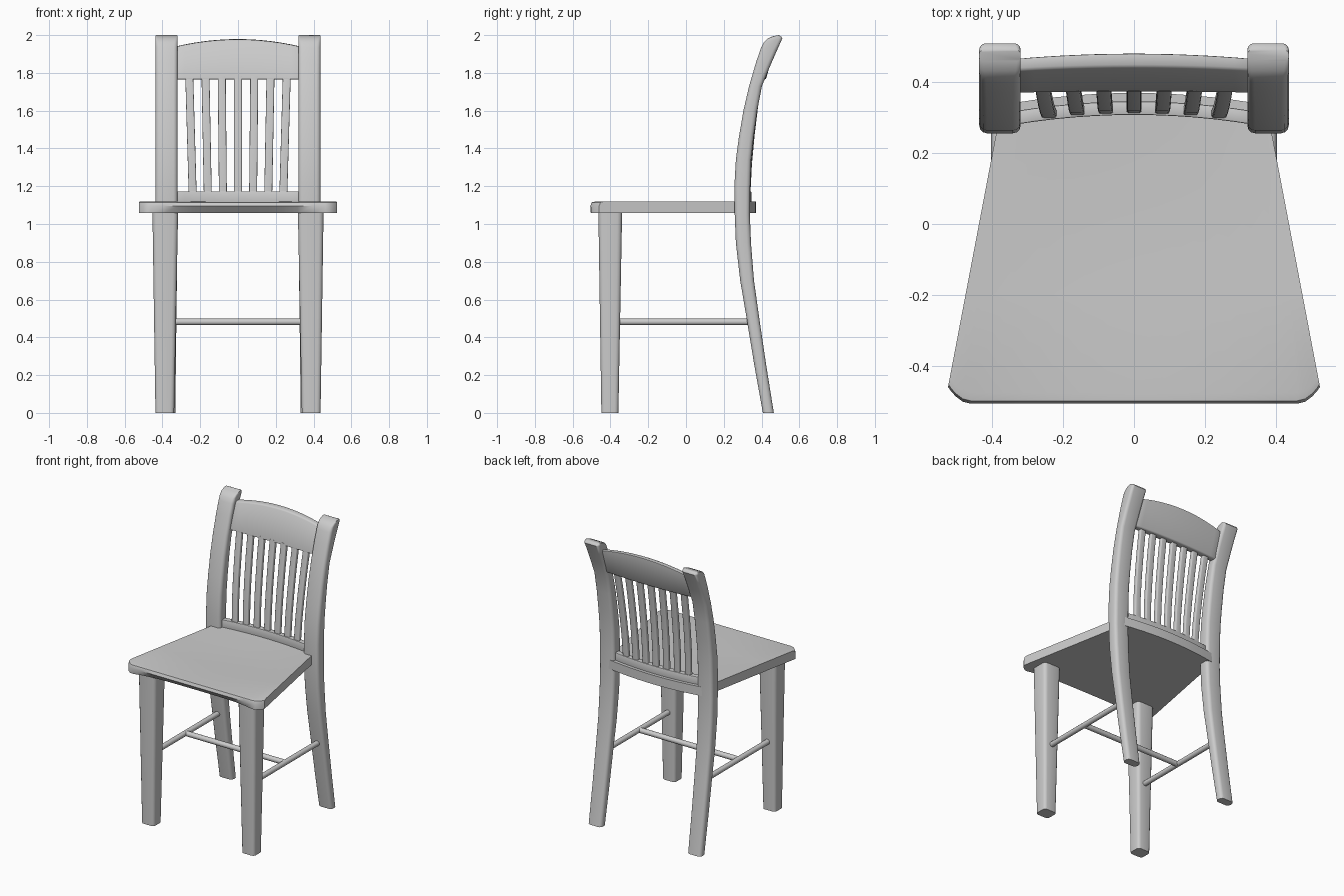
import bpy, bmesh, math
from mathutils import Vector

if "Cube" in bpy.data.objects:
    bpy.data.objects.remove(bpy.data.objects["Cube"])


def loft(name, rings, bevel=0.0, mirror=False):
    """Skin a list of closed rings, cap both ends, optionally round hard edges."""
    bm = bmesh.new()
    rows = [[bm.verts.new(p) for p in ring] for ring in rings]
    n = len(rows[0])
    for a, b in zip(rows, rows[1:]):
        for i in range(n):
            j = (i + 1) % n
            bm.faces.new((a[i], a[j], b[j], b[i]))
    bm.faces.new(rows[0])
    bm.faces.new(rows[-1])
    bmesh.ops.recalc_face_normals(bm, faces=bm.faces)
    if bevel:
        sharp = [e for e in bm.edges if e.calc_face_angle(0) > math.radians(60)]
        bmesh.ops.bevel(bm, geom=sharp, offset=bevel, segments=2, profile=0.5,
                        affect='EDGES', clamp_overlap=True)
    mesh = bpy.data.meshes.new(name)
    bm.to_mesh(mesh)
    bm.free()
    ob = bpy.data.objects.new(name, mesh)
    bpy.context.collection.objects.link(ob)
    bpy.ops.object.select_all(action='DESELECT')
    ob.select_set(True)
    bpy.context.view_layer.objects.active = ob
    bpy.ops.object.shade_smooth_by_angle(angle=math.radians(40))
    if mirror:
        mod = ob.modifiers.new("Mirror", 'MIRROR')
        pivot = bpy.data.objects.get("mirror_centre")
        if pivot:
            mod.mirror_object = pivot
    return ob


def section(x0, x1, front, back, r):
    """Rounded rectangle spanning x0..x1 and two (y, z) points."""
    f, b = Vector((0, *front)), Vector((0, *back))
    depth = (b - f).length
    ring = []
    corners = [(x1 - r, depth - r), (x0 + r, depth - r), (x0 + r, r), (x1 - r, r)]
    for k, (cx, cd) in enumerate(corners):
        for s in range(4):
            a = math.radians(90 * k + 30 * s)
            p = f.lerp(b, (cd + r * math.sin(a)) / depth)
            p.x = cx + r * math.cos(a)
            ring.append(p)
    return ring


def rod(name, p, q, radius=0.018, sides=12, mirror=False):
    p, q = Vector(p), Vector(q)
    d = (q - p).normalized()
    side = d.cross(Vector((0, 0, 1))).normalized()
    up = side.cross(d)
    circle = [radius * (math.cos(2 * math.pi * i / sides) * side +
                        math.sin(2 * math.pi * i / sides) * up) for i in range(sides)]
    return loft(name, [[p + c for c in circle], [q + c for c in circle]], mirror=mirror)


# Seat: tapered, slightly dished, arched back edge, undercut front edge
def seat_ring(u):
    a = abs(u)
    front = -0.507 + 0.047 * max(0, (a - 0.88) / 0.12) ** 2
    back = 0.37 - 0.034 * u * u
    half = lambda y: 0.525 - 0.19 * (y + 0.46) if y > -0.46 else 0.525
    under = 0.035 * max(0, 1 - (a / 0.9) ** 4)
    dish = 0.012 * (1 - u * u)
    pts = [(front, 1.095), (front + 0.008, 1.115), (front + 0.03, 1.12 - dish * 0.3),
           (-0.2, 1.12 - dish), (0.1, 1.12 - dish), (back, 1.12),
           (back, 1.057), (front + under, 1.057)]
    return [(half(y) * u, y, z) for y, z in pts]


half_u = [0.15, 0.3, 0.45, 0.6, 0.75, 0.88, 0.92, 0.96, 0.985, 1.0]
loft("seat", [seat_ring(u) for u in [-u for u in reversed(half_u)] + [0] + half_u])

# Back posts: one bent piece from floor to top
post = [  # front y, back y, z
    (0.407, 0.465, 0.0), (0.362, 0.425, 0.25), (0.321, 0.388, 0.5), (0.287, 0.36, 0.7),
    (0.264, 0.344, 0.9), (0.258, 0.338, 1.05), (0.256, 0.34, 1.2), (0.264, 0.345, 1.34),
    (0.28, 0.358, 1.46), (0.304, 0.377, 1.6), (0.334, 0.402, 1.73)]
rings = [section(0.32 + 0.012 * max(0, 1 - z), 0.437, (f, z), (b, z), 0.022)
         for f, b, z in post]
tips = [((0.372, 1.86), (0.447, 1.84)), ((0.398, 1.935), (0.482, 1.92)),
        ((0.412, 1.962), (0.51, 1.983)), ((0.432, 1.982), (0.505, 1.992)),
        ((0.46, 1.994), (0.49, 2.0))]
rings += [section(0.32, 0.437, f, b, r)
          for (f, b), r in zip(tips, (0.02, 0.02, 0.018, 0.014, 0.01))]
loft("back_post", rings, mirror=True)

# Front legs: tapered, soft corners
loft("front_leg", [section(0.338, 0.437, (-0.448, 0), (-0.358, 0), 0.02),
                   section(0.317, 0.453, (-0.464, 1.07), (-0.338, 1.07), 0.025)],
     mirror=True)

# Stretchers in an H layout
rod("side_stretcher", (0.385, -0.40, 0.482), (0.385, 0.36, 0.482), mirror=True)
rod("cross_stretcher", (-0.385, -0.03, 0.482), (0.385, -0.03, 0.482))

# Lower back rail resting on the seat, and crest rail at the top
xs = [-0.34 + 0.68 * i / 12 for i in range(13)]
bow = lambda x: 1 - (x / 0.34) ** 2
loft("lower_rail", [[(x, 0.28 + 0.028 * bow(x), 1.10), (x, 0.28 + 0.028 * bow(x), 1.172),
                     (x, 0.318 + 0.028 * bow(x), 1.172), (x, 0.318 + 0.028 * bow(x), 1.10)]
                    for x in xs], bevel=0.004)
loft("crest_rail", [[(x, 0.368 + 0.004 * bow(x), 1.765),
                     (x, 0.432 + 0.01 * bow(x), 1.935 + 0.04 * bow(x)),
                     (x, 0.468 + 0.015 * bow(x), 1.938 + 0.042 * bow(x)),
                     (x, 0.408 + 0.015 * bow(x), 1.765)] for x in xs], bevel=0.008)

# Seven spindles fanning out slightly and leaning back with the posts
for i in range(-3, 4):
    xb, xt = 0.08 * i, 0.086 * i
    base = 0.285 + 0.028 * bow(xb)
    rings = []
    for t in (0, 0.25, 0.5, 0.75, 1):
        x = xb + (xt - xb) * t
        y = base + (0.376 - base) * t ** 1.5
        z = 1.16 + 0.62 * t
        rings.append(section(x - 0.021, x + 0.021, (y, z), (y + 0.028, z), 0.006))
    loft("spindle", rings)
